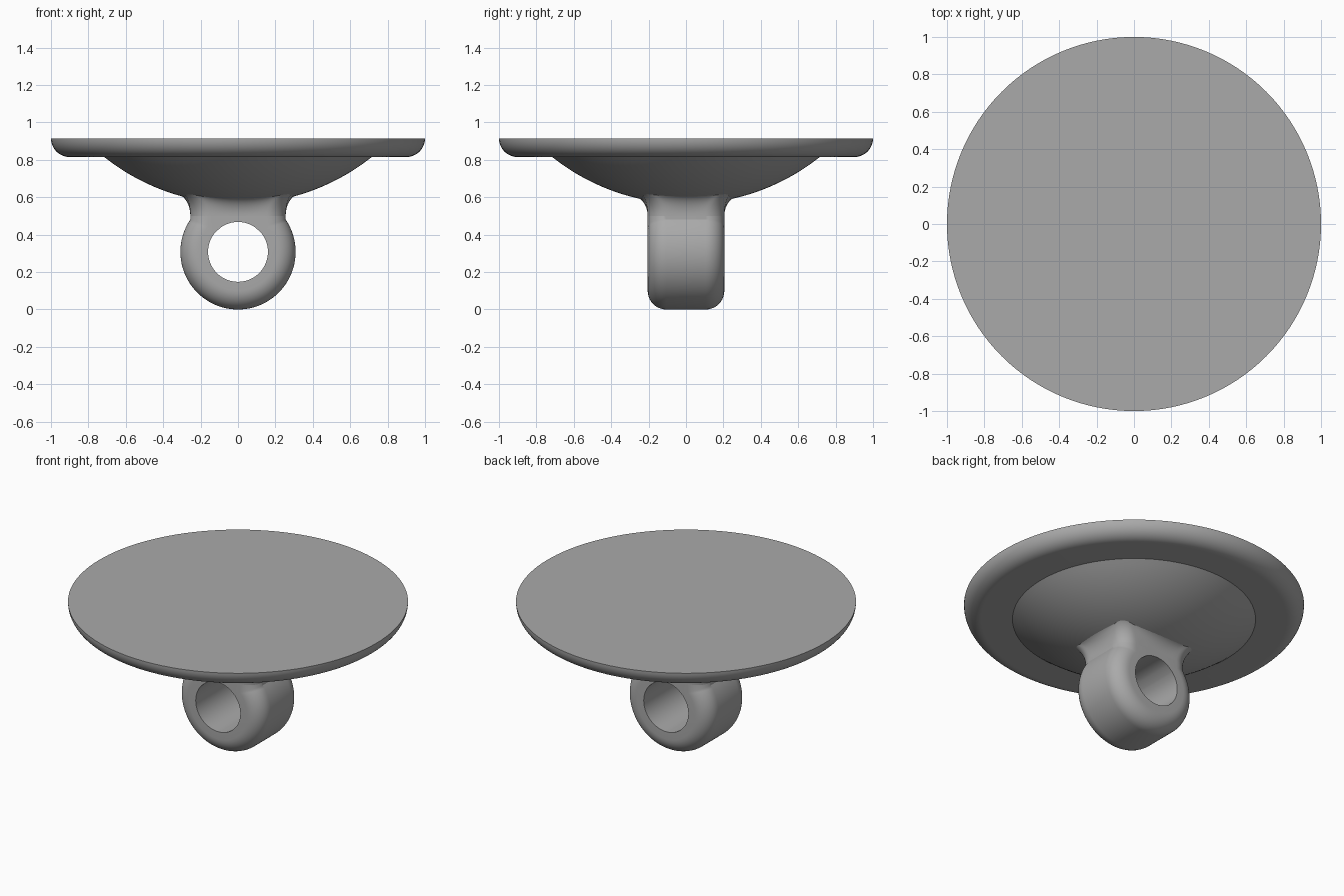
import bpy, bmesh
from math import sin, cos, pi, sqrt, acos, atan2, radians

cube = bpy.data.objects.get("Cube")
if cube:
    bpy.data.objects.remove(cube)

grey = bpy.data.materials.new("grey")
grey.use_nodes = True
grey.diffuse_color = (0.4, 0.4, 0.4, 1)
grey.node_tree.nodes["Principled BSDF"].inputs["Base Color"].default_value = grey.diffuse_color

DOME_Z, DOME_R = 1.712, 1.147        # sphere of the domed underside
HOLE_Z, LUG_R, HOLE_R = 0.308, 0.308, 0.16
NECK_X, NECK_Y, ROUND = 0.255, 0.205, 0.1
NECK_Z = 0.5


def dome(x, y):
    return DOME_Z - sqrt(DOME_R ** 2 - x * x - y * y)


def loft(name, rings, close=False):
    """Skin a list of equal closed loops of points."""
    bm = bmesh.new()
    loops = [[bm.verts.new(p) for p in ring] for ring in rings]
    n = len(loops[0])
    pairs = list(zip(loops, loops[1:] + loops[:1]))
    for a, b in pairs if close else pairs[:-1]:
        for i in range(n):
            j = (i + 1) % n
            bm.faces.new((a[i], a[j], b[j], b[i]))
    if not close:
        bm.faces.new(loops[0][::-1])
        bm.faces.new(loops[-1])
    bmesh.ops.recalc_face_normals(bm, faces=bm.faces)
    mesh = bpy.data.meshes.new(name)
    bm.to_mesh(mesh)
    bm.free()
    mesh.materials.append(grey)
    obj = bpy.data.objects.new(name, mesh)
    bpy.context.collection.objects.link(obj)
    bpy.ops.object.select_all(action='DESELECT')
    obj.select_set(True)
    bpy.context.view_layer.objects.active = obj
    bpy.ops.object.shade_smooth_by_angle(angle=radians(32))
    return obj


# Round plate with rounded lower rim and domed underside
profile = []
for i in range(25):
    r = 0.01 + 0.705 * i / 24
    profile.append((r, dome(r, 0)))
for i in range(13):
    a = pi / 2 * i / 12
    profile.append((0.9 + 0.1 * sin(a), 0.915 - 0.1 * cos(a)))
SEG = 128
loft("plate", [[(r * cos(2 * pi * k / SEG), r * sin(2 * pi * k / SEG), z)
                for k in range(SEG)] for r, z in profile])


# Ring lug with rounded rims, pierced from front to back
def lug_outline(inset):
    w, r = NECK_X - inset, LUG_R - inset
    top = acos(w / r)
    arc = [top - (pi + 2 * top) * i / 80 for i in range(81)]
    pts = [(r * cos(a), HOLE_Z + r * sin(a)) for a in arc]
    pts += [(-w, 0.55), (-w, 0.62)]
    pts += [(w * k / 4, 0.62) for k in range(-3, 4)]
    return pts + [(w, 0.62), (w, 0.55)]


def hole_ring(y):
    angles = [atan2(z - HOLE_Z, x) for x, z in lug_outline(ROUND)]
    return [(HOLE_R * cos(a), y, HOLE_Z + HOLE_R * sin(a)) for a in angles]


rings = [hole_ring(-NECK_Y)]
for side in (-1, 1):
    for i in range(11):
        a = pi / 2 * (i if side > 0 else 10 - i) / 10
        y = side * (NECK_Y - ROUND + ROUND * sin(a))
        rings.append([(x, y, z) for x, z in lug_outline(ROUND * (1 - cos(a)))])
rings.append(hole_ring(NECK_Y))
loft("ring_lug", rings, close=True)


# Flared neck blending the lug into the dome
def rounded_rect(hx, hy, r):
    corners = [(hx - r, hy - r), (r - hx, hy - r), (r - hx, r - hy), (hx - r, r - hy)]
    pts = []
    for q, (cx, cy) in enumerate(corners):
        arc = [(cx + r * cos(pi / 2 * (q + i / 10)), cy + r * sin(pi / 2 * (q + i / 10)))
               for i in range(11)]
        a = arc[-1]
        c = corners[(q + 1) % 4]
        b = (c[0] + r * cos(pi / 2 * (q + 1)), c[1] + r * sin(pi / 2 * (q + 1)))
        pts += arc + [(a[0] + (b[0] - a[0]) * k / 10, a[1] + (b[1] - a[1]) * k / 10)
                      for k in range(1, 10)]
    return pts


base = rounded_rect(NECK_X, NECK_Y, ROUND)
foot = rounded_rect(0.33, 0.28, 0.012)
rings = []
for i in range(17):
    t = pi / 2 * i / 16
    f, g = 1 - cos(t), sin(t)
    rings.append([(a + (c - a) * f, b + (d - b) * f,
                   NECK_Z + (dome(c, d) + 0.002 - NECK_Z) * g)
                  for (a, b), (c, d) in zip(base, foot)])
# the underside of the flare would close the hole-side, so start it inside the lug
loft("flared_neck", rings)
